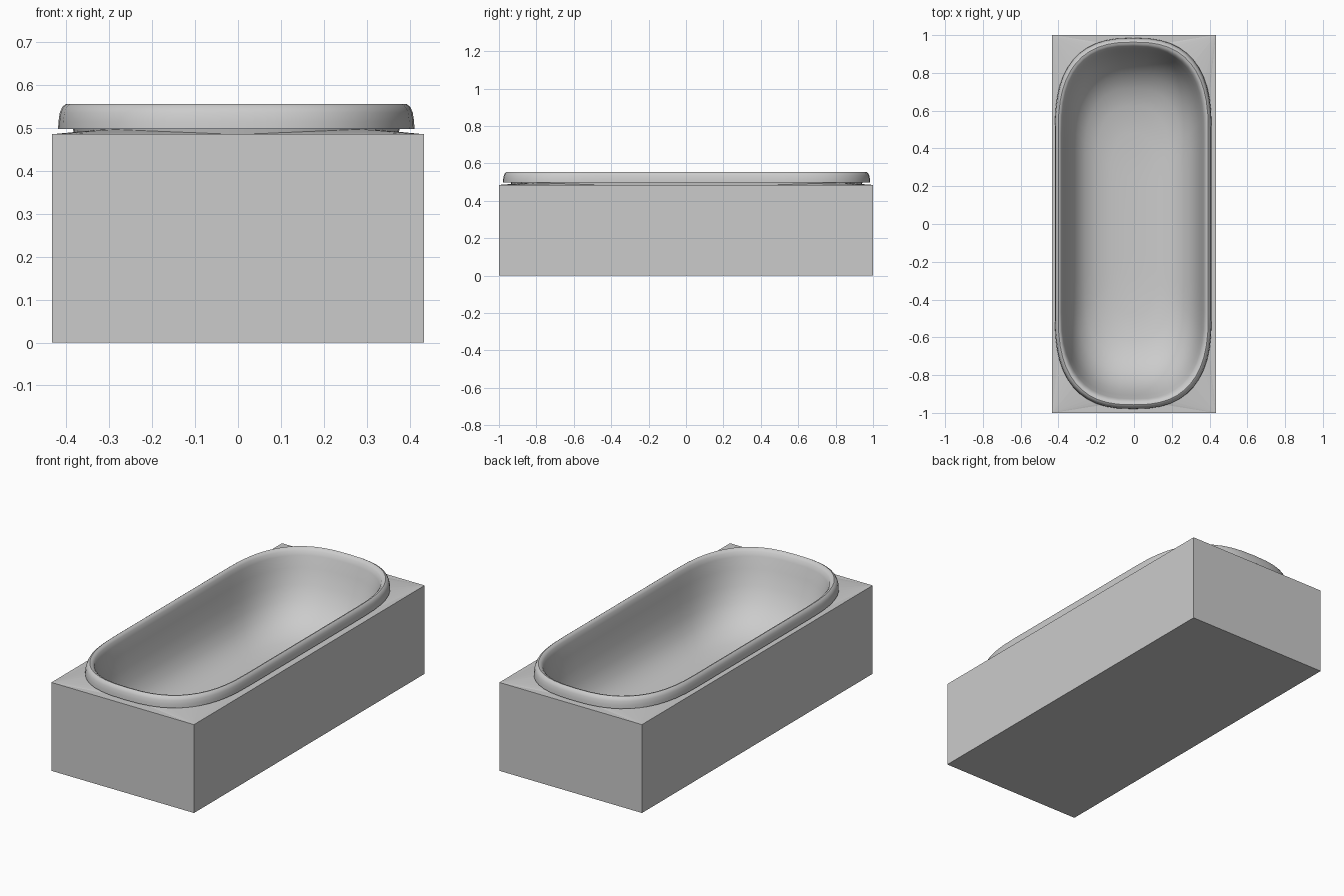
import bpy, bmesh, math

if "Cube" in bpy.data.objects:
    bpy.data.objects.remove(bpy.data.objects["Cube"])

HX, HY, TOP = 0.433, 1.0, 0.485   # surround half sizes and height
STEPS = 12                        # segments per rounded corner


def quarter(hx, hy):
    """One quadrant of the tub outline, from +x axis to +y axis."""
    yc = hy * 0.5
    pts = [(hx, yc * k / 4) for k in range(4)]
    for i in range(STEPS + 1):
        a = math.pi / 2 * i / STEPS
        pts.append((hx * max(math.cos(a), 0) ** (2 / 2.6),
                    yc + (hy - yc) * math.sin(a) ** (2 / 2.6)))
    pts[-1] = (0, hy)
    return pts


def outline(hx, hy, cx=0.0, cy=0.0):
    """Full closed outline, counter-clockwise."""
    q = quarter(hx, hy)
    loop = q[:-1]
    loop += [(-x, y) for x, y in reversed(q[1:])]
    loop += [(-x, -y) for x, y in q[:-1]]
    loop += [(x, -y) for x, y in reversed(q[1:])]
    return [(x + cx, y + cy) for x, y in loop]


def finish(name, bm, smooth):
    bmesh.ops.recalc_face_normals(bm, faces=bm.faces)
    me = bpy.data.meshes.new(name)
    bm.to_mesh(me)
    bm.free()
    ob = bpy.data.objects.new(name, me)
    bpy.context.collection.objects.link(ob)
    bpy.ops.object.select_all(action='DESELECT')
    ob.select_set(True)
    bpy.context.view_layer.objects.active = ob
    if smooth:
        bpy.ops.object.shade_smooth_by_angle(angle=math.radians(40))
    return ob


# Tub: rolled rim and basin, lofted through half width, half length, height
profile = [
    (0.372, 0.925, 0.440), (0.380, 0.940, 0.497), (0.415, 0.982, 0.497),
    (0.414, 0.981, 0.515), (0.411, 0.977, 0.535), (0.405, 0.970, 0.549),
    (0.397, 0.960, 0.555), (0.388, 0.949, 0.552), (0.380, 0.938, 0.542),
    (0.374, 0.929, 0.520), (0.364, 0.910, 0.460), (0.350, 0.880, 0.380),
    (0.330, 0.840, 0.310), (0.300, 0.785, 0.250), (0.255, 0.715, 0.205),
    (0.195, 0.620, 0.175), (0.120, 0.480, 0.160), (0.050, 0.300, 0.155),
]
bm = bmesh.new()
rings = [[bm.verts.new((x, y, z)) for x, y in outline(hx, hy, -0.004, 0.003)]
         for hx, hy, z in profile]
n = len(rings[0])
for a, b in zip(rings, rings[1:]):
    for i in range(n):
        j = (i + 1) % n
        bm.faces.new((a[i], a[j], b[j], b[i]))
bm.faces.new(rings[-1])
finish("bathtub", bm, True)

# Surround: box whose top deck rises slightly to the tub at the corners
bm = bmesh.new()
corners = [(HX, HY), (-HX, HY), (-HX, -HY), (HX, -HY)]
low = [bm.verts.new((x, y, 0)) for x, y in corners]
high = [bm.verts.new((x, y, TOP)) for x, y in corners]
hole = []
for x, y in outline(0.376, 0.932):
    lift = min(1.0, abs(x) / 0.30) * min(1.0, max(0, abs(y) - 0.466) / 0.35)
    hole.append(bm.verts.new((x, y, TOP + 0.012 * lift)))
bm.faces.new(low)
m = n // 4
for q in range(4):
    r = (q + 1) % 4
    bm.faces.new((low[q], low[r], high[r], high[q]))
    for i in range(q * m, (q + 1) * m):
        bm.faces.new((high[q], hole[i], hole[(i + 1) % n]))
    bm.faces.new((high[q], hole[(r * m) % n], high[r]))
finish("tub_surround", bm, False)
